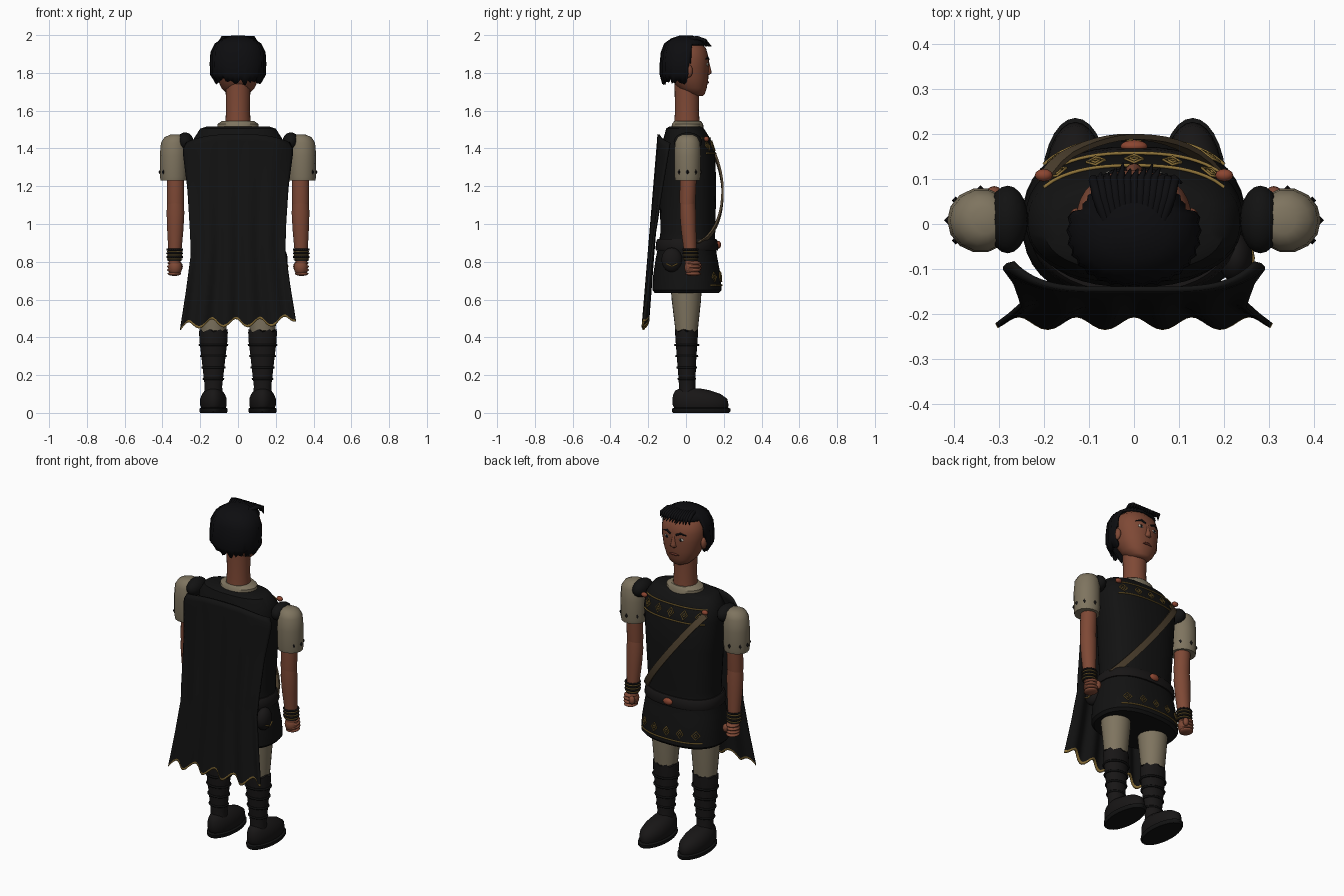
import bpy, bmesh, math, random
from mathutils import Vector

if "Cube" in bpy.data.objects:
    bpy.data.objects.remove(bpy.data.objects["Cube"])

random.seed(4)


def material(name, r, g, b):
    m = bpy.data.materials.new(name)
    m.diffuse_color = (r, g, b, 1)
    m.use_nodes = True
    m.node_tree.nodes["Principled BSDF"].inputs["Base Color"].default_value = m.diffuse_color
    return m


BLACK = material("black cloth", .006, .006, .006)
HAIR = material("black hair", .004, .004, .005)
LEATHER = material("dark leather", .009, .008, .008)
SKIN = material("brown skin", .21, .066, .036)
LIP = material("dark lip", .12, .03, .02)
BEIGE = material("beige linen", .21, .175, .115)
GOLD = material("dull gold", .27, .17, .04)
STRAP = material("strap brown", .075, .052, .028)
COPPER = material("copper", .26, .06, .03)
WHITE = material("eye white", .5, .48, .42)


def finish(name, bm, *mats, angle=40):
    me = bpy.data.meshes.new(name)
    bmesh.ops.recalc_face_normals(bm, faces=bm.faces)
    bm.to_mesh(me)
    bm.free()
    for m in mats:
        me.materials.append(m)
    me.shade_smooth()
    me.set_sharp_from_angle(angle=math.radians(angle))
    ob = bpy.data.objects.new(name, me)
    bpy.context.collection.objects.link(ob)
    return ob


def loft(name, rings, mat, n=24, p=2.0, caps=True, tweak=None, cut=None, angle=40):
    """Stack superellipse rings (z, rx, ry, cx, cy)."""
    bm = bmesh.new()
    rows = []
    for k, (z, rx, ry, cx, cy) in enumerate(rings):
        row = []
        for i in range(n):
            a = 2 * math.pi * i / n
            c, s = math.cos(a), math.sin(a)
            co = Vector((cx + rx * math.copysign(abs(c) ** (2 / p), c),
                         cy + ry * math.copysign(abs(s) ** (2 / p), s), z))
            row.append(bm.verts.new(tweak(k, i, co) if tweak else co))
        rows.append(row)
    for a, b in zip(rows, rows[1:]):
        for i in range(n):
            j = (i + 1) % n
            bm.faces.new((a[i], a[j], b[j], b[i]))
    if caps:
        bm.faces.new(rows[0])
    bm.faces.new(rows[-1])
    if cut:
        bad = [f for f in bm.faces if cut(f.calc_center_median())]
        bmesh.ops.delete(bm, geom=bad, context='FACES')
    return finish(name, bm, mat, angle=angle)


def blob(name, loc, size, mat, seg=20):
    bm = bmesh.new()
    bmesh.ops.create_uvsphere(bm, u_segments=seg, v_segments=seg // 2, radius=1)
    for v in bm.verts:
        v.co = Vector(loc) + Vector(a * b for a, b in zip(v.co, size))
    return finish(name, bm, mat, angle=60)


def tubes(name, lines, r, mat, closed=False, taper=None):
    cu = bpy.data.curves.new(name, 'CURVE')
    cu.dimensions, cu.bevel_depth, cu.bevel_resolution, cu.use_fill_caps = '3D', r, 1, True
    for pts in lines:
        sp = cu.splines.new('POLY')
        sp.points.add(len(pts) - 1)
        sp.use_cyclic_u = closed
        for i, q in enumerate(pts):
            sp.points[i].co = (*q, 1)
            sp.points[i].radius = taper[i] if taper else 1
    cu.materials.append(mat)
    ob = bpy.data.objects.new(name, cu)
    bpy.context.collection.objects.link(ob)
    return ob


def circle(z, rx, ry, cx, cy, n=24):
    return [(cx + rx * math.cos(t * 2 * math.pi / n), cy + ry * math.sin(t * 2 * math.pi / n), z) for t in range(n)]


def lerp(table, z):
    for a, b in zip(table, table[1:]):
        if a[0] <= z <= b[0]:
            t = (z - a[0]) / (b[0] - a[0])
            return [u + (w - u) * t for u, w in zip(a, b)]
    return table[0] if z < table[0][0] else table[-1]


def front(table, p, x, z, lift=.003):
    """Point on the front (+y) of a lofted part."""
    _, rx, ry, _, cy = lerp(table, z)
    return (x, cy + ry * max(0, 1 - abs(x / rx) ** p) ** (1 / p) + lift, z)


# Tunic, collar and belt
TUNIC = [(.635, .235, .17, 0, .005), (.65, .248, .183, 0, .005), (.72, .245, .18, 0, .005), (.82, .232, .163, 0, .003),
         (.9, .213, .148, 0, .005), (.96, .21, .145, 0, .01), (1.2, .225, .15, 0, .01), (1.38, .24, .142, 0, .012),
         (1.45, .235, .125, 0, .005), (1.505, .2, .1, 0, -.005), (1.515, .17, .085, 0, -.005)]
loft("tunic", TUNIC, BLACK, 40, 2.4)
loft("collar", [(1.49, .112, .085, 0, .008), (1.53, .108, .083, 0, .008), (1.545, .085, .07, 0, .008)], BEIGE, 28)
loft("belt", [(.86, .228, .163, 0, .005), (.87, .232, .167, 0, .005), (.91, .226, .162, 0, .005),
              (.92, .218, .155, 0, .005)], LEATHER, 40, 2.4)
blob("buckle", (0, .172, .89), (.03, .014, .02), COPPER)
blob("hip_pouch", (.225, -.075, .81), (.038, .055, .065), LEATHER)
tubes("pouch_trim", [[(.258, -.105, .79), (.264, -.075, .775), (.258, -.045, .79)]], .004, GOLD)

# Gold trim: lines and diamond outlines on the chest and hem
xs = [-.2 + .02 * i for i in range(21)]
tubes("gold_lines", [[front(TUNIC, 2.4, x, z) for x in xs] for z in (1.375, 1.455, .675)], .004, GOLD)
for name, z0 in (("chest_diamonds", 1.415), ("hem_diamonds", .72)):
    frames = [[front(TUNIC, 2.4, x + dx * k, z0 + dz * k, .003) for dx, dz in ((.02, 0), (0, .025), (-.02, 0), (0, -.025))]
              for x in (-.17, -.085, 0, .085, .17) for k in (1, .4)]
    tubes(name, frames, .003, GOLD, closed=True)

# Chest strap, bowed off the body
line = []
for i in range(17):
    t = i / 16
    x, z = -.2 + .41 * t, 1.43 - .54 * t
    line.append(front(TUNIC, 2.4, x, z, .012 + .022 * math.sin(math.pi * t)))
bm = bmesh.new()
rows = [[bm.verts.new(Vector(q) + Vector((.014 * s, d, .011 * s))) for s, d in ((-1, -.006), (1, -.006), (1, .006), (-1, .006))]
        for q in line]
for a, b in zip(rows, rows[1:]):
    for i in range(4):
        bm.faces.new((a[i], a[(i + 1) % 4], b[(i + 1) % 4], b[i]))
bm.faces.new(rows[0])
bm.faces.new(rows[-1])
finish("chest_strap", bm, STRAP)

# Cape with folds, ragged hem and gold edge
WIDTH = [(0, .27), (.04, .29), (.25, .265), (.45, .255), (.6, .25), (.8, .275), (1, .305)]
NU, NV = 48, 30
bm = bmesh.new()
grid = []
for j in range(NV + 1):
    v = 1 - .012 if j == NV - 1 else j / NV
    row = []
    for i in range(NU + 1):
        u = 2 * i / NU - 1
        top = 1.475 - .045 * abs(u) ** 3
        hem = .475 + .022 * math.cos(u * 15 + .6) + .03 * u * abs(u) ** 3
        curl = .05 * abs(u) ** 4 * (1 - v) + .035 * abs(u) ** 6 * max(0, 1 - 2 * v)
        y = -.145 - .07 * v + curl * .7 + .014 * v * math.cos(u * 15)
        row.append(bm.verts.new((lerp(WIDTH, v)[1] * u, y, top + (hem - top) * v)))
    grid.append(row)
for j in range(NV):
    for i in range(NU):
        f = bm.faces.new((grid[j][i], grid[j][i + 1], grid[j + 1][i + 1], grid[j + 1][i]))
        f.material_index = int(j == NV - 1)
cape = finish("cape", bm, BLACK, GOLD)
m = cape.modifiers.new("thickness", 'SOLIDIFY')
m.thickness, m.offset = .012, 0

# Neck and head
loft("neck", [(1.5, .07, .07, 0, .005), (1.6, .063, .063, 0, .005), (1.74, .066, .066, 0, .005)], SKIN)
HEAD = [(1.678, .03, .025, 0, .065), (1.69, .06, .05, 0, .05), (1.72, .088, .078, 0, .032), (1.77, .11, .098, 0, .02),
        (1.83, .124, .11, 0, .01), (1.88, .128, .112, 0, .008), (1.93, .115, .1, 0, .006), (1.965, .075, .07, 0, .003),
        (1.975, .03, .03, 0, 0)]
loft("head", HEAD, SKIN, 32, 2.2, angle=70)
loft("nose", [(1.79, .012, .012, 0, .112), (1.798, .021, .022, 0, .113), (1.812, .016, .02, 0, .114),
              (1.85, .009, .01, 0, .114), (1.872, .006, .005, 0, .115)], SKIN, 12, angle=80)
tubes("mouth", [[front(HEAD, 2.2, x, 1.75 - abs(x) * .1, 0) for x in (-.03, -.015, 0, .015, .03)]], .007, LIP,
      taper=(.4, .9, 1, .9, .4))
for s in (-1, 1):
    x, y, z = front(HEAD, 2.2, .045 * s, 1.845, -.002)
    blob("eye", (x, y, z), (.018, .006, .009), WHITE, 12)
    blob("pupil", (x, y + .004, z), (.008, .004, .008), HAIR, 12)
    tubes("eyebrow", [[front(HEAD, 2.2, s * a, b, 0) for a, b in ((.018, 1.87), (.045, 1.882), (.075, 1.872))]],
          .006, HAIR, taper=(1, 1, .5))
    blob("ear", (.128 * s, .012, 1.81), (.016, .024, .035), SKIN, 14)

# Hair: ridged cap open at the face, ragged hem and swept fringe
CAP = [(1.75, .122, .105, 0, -.022), (1.79, .148, .122, 0, -.018), (1.85, .15, .125, 0, -.015), (1.91, .146, .122, 0, -.012),
       (1.955, .124, .112, 0, -.005), (1.982, .085, .08, 0, 0), (1.997, .035, .035, 0, 0)]


def ridge(k, i, co):
    co.x *= 1 - .04 * (i % 2)
    co.y *= 1 - .04 * (i % 2)
    if k == 0:
        co.z += random.uniform(-.015, .025)
    return co


hair = loft("hair_cap", CAP, HAIR, 60, 2.2, caps=False, tweak=ridge, angle=80,
            cut=lambda c: c.y > .02 + (c.z - 1.85) * .2 and c.z < 1.965)
m = hair.modifiers.new("thickness", 'SOLIDIFY')
m.thickness, m.offset = .014, -1
strands = []
for i in range(13):
    x = -.09 + .015 * i
    e = .13 - 4 * x * x + random.uniform(-.01, .01)
    strands.append([(x * .7, .01, 1.978), (x * .9, .06, 1.985), (x, .1, 1.972), (x * 1.08 + .008, e, 1.94)])
tubes("fringe", strands, .012, HAIR, taper=(1, 1, .9, .2))

# Arms and legs, mirrored left and right
for s in (-1, 1):
    blob("shoulder_pad", (.28 * s, .01, 1.435), (.045, .075, .05), BLACK)
    blob("brooch", (.2 * s, .108, 1.45), (.02, .014, .014), COPPER, 12)
    SLEEVE = [(1.23, .07, .066, .34 * s, .008), (1.25, .073, .07, .34 * s, .008), (1.36, .074, .072, .34 * s, .008),
              (1.43, .07, .068, .338 * s, .008), (1.46, .055, .054, .334 * s, .008), (1.473, .028, .03, .33 * s, .008)]
    loft("sleeve", SLEEVE, BEIGE, 14)
    for a in (-40, 0, 40, 90, 140, 180):
        c, d = math.cos(math.radians(a)), math.sin(math.radians(a))
        blob("sleeve_diamond", (s * (.34 + .072 * c), .008 + .069 * d, 1.275), (.009, .009, .014), LEATHER, 4)
    loft("upper_arm", [(1.08, .042, .038, .331 * s, .008), (1.12, .046, .042, .331 * s, .008),
                       (1.25, .045, .044, .331 * s, .012)], SKIN)
    loft("forearm", [(.79, .03, .03, .336 * s, .025), (.86, .035, .034, .334 * s, .022), (.97, .043, .04, .332 * s, .014),
                     (1.06, .047, .043, .331 * s, .01), (1.11, .044, .041, .331 * s, .008)], SKIN)
    loft("wrist_band", [(.805, .037, .036, .336 * s, .025), (.865, .04, .039, .334 * s, .022)], LEATHER)
    for z in (.815, .835, .855):
        tubes("bracelet_gold", [circle(z, .039, .038, .335 * s, .024)], .003, GOLD, True)
        tubes("bracelet_black", [circle(z + .01, .04, .039, .335 * s, .024)], .005, LEATHER, True)
    blob("palm", (.333 * s, .03, .77), (.037, .038, .045), SKIN)
    for k in range(4):
        blob("finger", (.337 * s, .038, .737 + .019 * k), (.04 - .003 * (k in (0, 3)), .042, .012), SKIN, 14)
    blob("thumb", (.31 * s, .068, .775), (.018, .016, .025), SKIN, 12)

    # Trousers, boots with laces, shoe and sole
    x = .13 * s
    loft("trouser_leg", [(.38, .06, .055, x, .003), (.46, .07, .062, x, .003), (.6, .08, .078, x, .002),
                         (.72, .088, .085, x, 0)], BEIGE)
    loft("boot_shaft", [(.06, .052, .05, x, .01), (.14, .046, .043, x, .006), (.2, .053, .046, x, .005),
                        (.3, .064, .052, x, .003), (.38, .074, .058, x, .003), (.435, .076, .061, x, .003)], LEATHER, 24,
         tweak=lambda k, i, co: co + Vector((0, 0, .008 * (i % 3 - 1))) if k == 5 else co)
    for z, r in ((.18, .052), (.24, .059), (.3, .066), (.36, .073)):
        tubes("boot_lace", [circle(z, r, r * .85, x, .004)], .006, BLACK, True)
    loft("shoe", [(.015, .06, .135, x, .08), (.04, .07, .148, x, .078), (.075, .07, .145, x, .073),
                  (.1, .06, .125, x, .058), (.12, .045, .09, x, .035), (.13, .03, .05, x, .02)], LEATHER, 28, angle=60)
    loft("sole", [(0, .07, .148, x, .08), (.008, .075, .155, x, .08), (.022, .075, .155, x, .08),
                  (.028, .066, .143, x, .08)], BLACK, 28)
